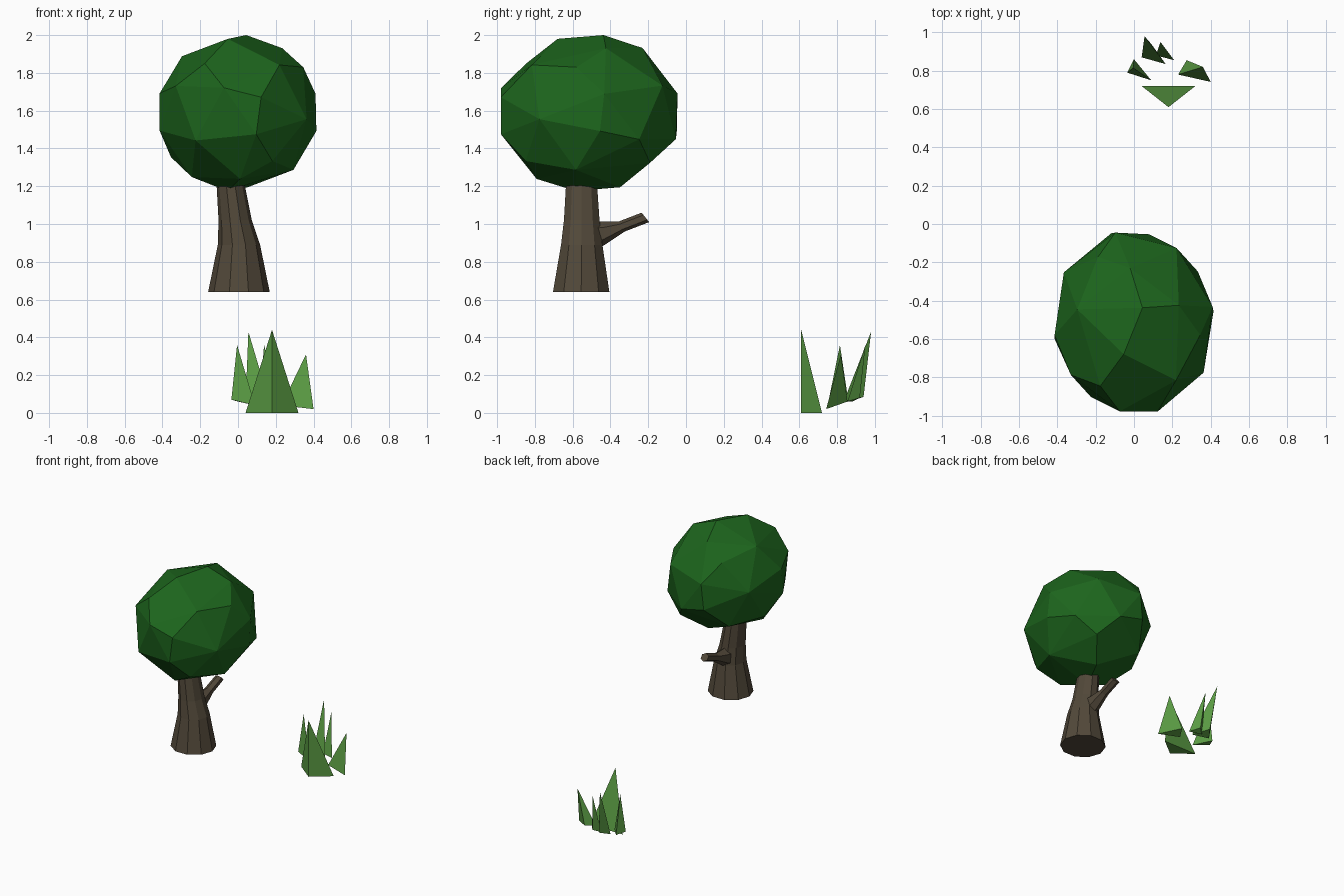
import bpy, bmesh
from math import pi, sin, cos, radians
from mathutils import Vector

if "Cube" in bpy.data.objects:
    bpy.data.objects.remove(bpy.data.objects["Cube"])


def material(name, rgb):
    m = bpy.data.materials.new(name)
    m.diffuse_color = (*rgb, 1)
    m.use_nodes = True
    m.node_tree.nodes["Principled BSDF"].inputs["Base Color"].default_value = m.diffuse_color
    return m


def hull_object(name, points, mat, dissolve=0.0):
    """Flat-faced convex solid around the points."""
    bm = bmesh.new()
    for p in points:
        bm.verts.new(p)
    bmesh.ops.convex_hull(bm, input=bm.verts[:])
    if dissolve:
        bmesh.ops.dissolve_limit(bm, angle_limit=radians(dissolve),
                                 verts=bm.verts[:], edges=bm.edges[:])
    return finish(name, bm, mat)


def loft(name, rings, mat):
    """Skin a list of equal-length point rings and cap both ends."""
    bm = bmesh.new()
    rows = [[bm.verts.new(p) for p in r] for r in rings]
    n = len(rows[0])
    for a, b in zip(rows, rows[1:]):
        for i in range(n):
            j = (i + 1) % n
            bm.faces.new((a[i], a[j], b[j], b[i]))
    bm.faces.new(rows[0][::-1])
    bm.faces.new(rows[-1])
    return finish(name, bm, mat)


def finish(name, bm, mat):
    bmesh.ops.recalc_face_normals(bm, faces=bm.faces[:])
    me = bpy.data.meshes.new(name)
    bm.to_mesh(me)
    bm.free()
    me.materials.append(mat)
    ob = bpy.data.objects.new(name, me)
    bpy.context.collection.objects.link(ob)
    return ob


def sphere_ring(pole, toward, colat, count, shift=0.0):
    """Points on the unit sphere circling a pole at one angle from it."""
    e1 = (toward - pole * toward.dot(pole)).normalized()
    e2 = pole.cross(e1)
    c, s = cos(radians(colat)), sin(radians(colat))
    return [pole * c + (e1 * cos(a) + e2 * sin(a)) * s
            for a in (2 * pi * (i + shift) / count for i in range(count))]


leaf = material("leaf", (0.012, 0.13, 0.012))
bark = material("bark", (0.085, 0.066, 0.042))
blade = material("blade", (0.10, 0.32, 0.055))

# Canopy: tilted faceted ball with a fan of six kites at each pole
pole = Vector((0.51, 0.77, 0.34)).normalized()
ball = []
for p, toward in ((pole, Vector((0, 0.6, 0.8))), (-pole, Vector((-0.15, -0.92, 0.34)))):
    ball += [p] + sphere_ring(p, toward, 45, 6) + sphere_ring(p, toward, 59, 6, 0.5)
ball += sphere_ring(pole, Vector((-0.1, -0.3, 0.95)), 90, 8)
low, high = Vector((-0.415, -0.98, 1.175)), Vector((0.415, -0.045, 2.0))
for k in range(3):
    lo, hi = min(v[k] for v in ball), max(v[k] for v in ball)
    for v in ball:
        v[k] = low[k] + (v[k] - lo) / (hi - lo) * (high[k] - low[k])
hull_object("canopy", ball, leaf, 4)

# Trunk: ten-sided, flared at the foot, leaning slightly left
sections = [(0.64, 0.005, -0.555, 0.163, 0.157), (0.89, 0.005, -0.552, 0.112, 0.115),
            (1.02, -0.015, -0.552, 0.088, 0.099), (1.20, -0.038, -0.553, 0.075, 0.087),
            (1.35, -0.05, -0.55, 0.07, 0.08)]
loft("trunk", [[(cx + rx * cos(2 * pi * i / 10), cy + ry * sin(2 * pi * i / 10), z)
                for i in range(10)] for z, cx, cy, rx, ry in sections], bark)

# Branch stub: ring given by its lower and upper points (y, z) and half width
stub = [(-0.50, 0.85, -0.50, 1.02, 0.06), (-0.43, 0.89, -0.44, 1.012, 0.05),
        (-0.325, 0.96, -0.36, 1.012, 0.034), (-0.195, 1.01, -0.235, 1.06, 0.032)]
loft("branch", [[(-0.01 + w * sin(pi * i / 3),
                  y0 + (y1 - y0) * (1 - cos(pi * i / 3)) / 2,
                  z0 + (z1 - z0) * (1 - cos(pi * i / 3)) / 2)
                 for i in range(6)] for y0, z0, y1, z1, w in stub], bark)

# Grass: three-sided spikes, tip first and then the base corners
spikes = {
    "grass_front": [(0.18, 0.61, 0.44), (0.18, 0.61, 0), (0.04, 0.72, 0), (0.32, 0.72, 0)],
    "grass_left": [(-0.005, 0.815, 0.36), (0.09, 0.75, 0.04), (-0.035, 0.79, 0.07), (0.0, 0.86, 0.06)],
    "grass_right": [(0.36, 0.82, 0.31), (0.40, 0.742, 0.02), (0.23, 0.78, 0.04), (0.275, 0.855, 0.06)],
    "grass_back": [(0.055, 0.98, 0.43), (0.04, 0.87, 0.06), (0.165, 0.835, 0.06), (0.09, 0.94, 0.085)],
    "grass_middle": [(0.138, 0.95, 0.36), (0.115, 0.88, 0.06), (0.21, 0.855, 0.06), (0.16, 0.92, 0.08)],
}
for name, pts in spikes.items():
    hull_object(name, pts, blade)
